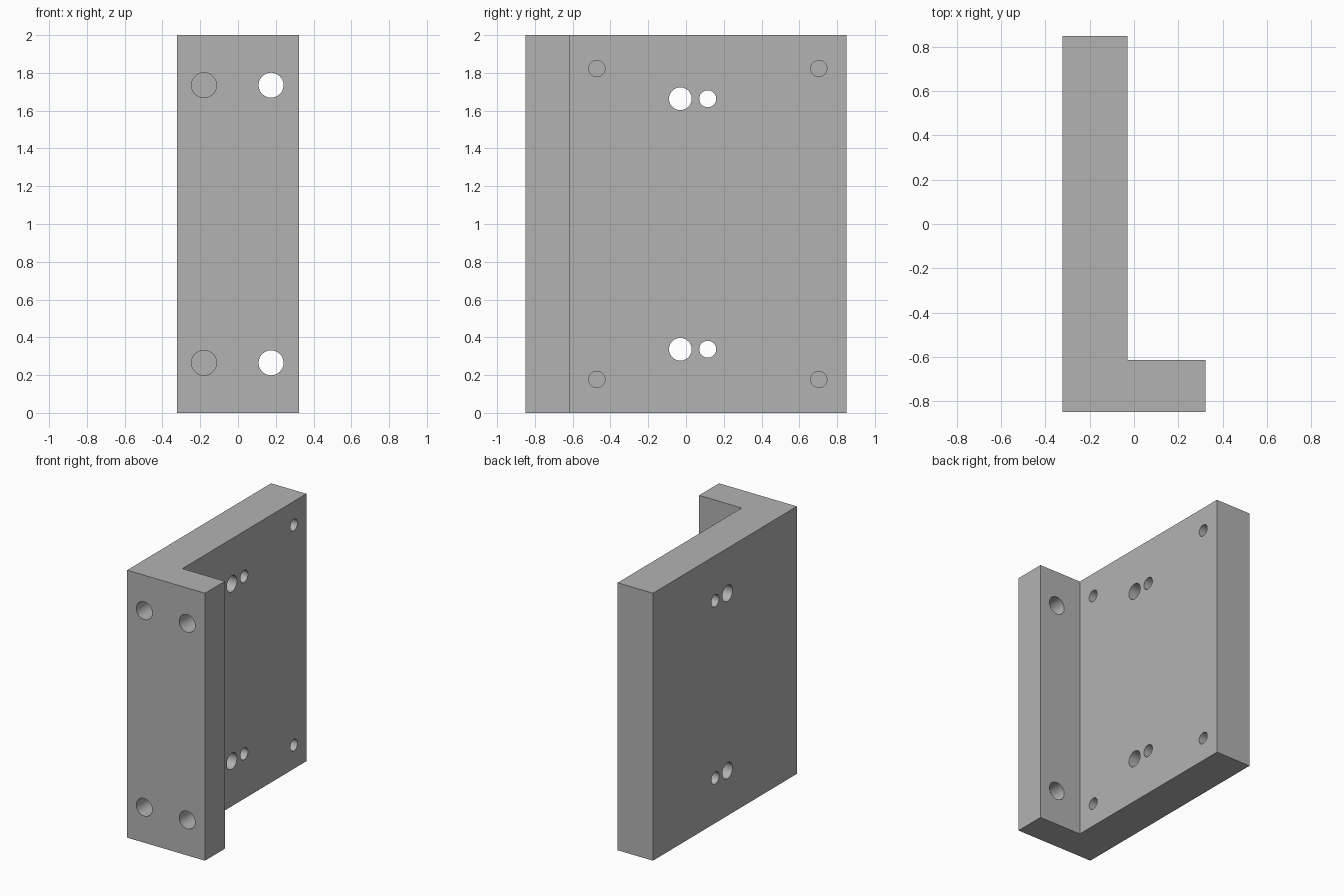
import bpy
import bmesh
import math
from mathutils import Matrix, Vector

default = bpy.data.objects.get("Cube")
if default:
    bpy.data.objects.remove(default, do_unlink=True)

HEIGHT = 2.0
MID = HEIGHT / 2
X_OUT, X_IN = 0.322, -0.03      # bracket half width, inner face of the wall
Y_OUT, Y_IN = 0.85, -0.615      # bracket half depth, inner face of the flange
OVER = 0.05                     # cutter overshoot beyond a face

grey = bpy.data.materials.new("machined_grey")
grey.use_nodes = True
colour = (0.45, 0.45, 0.45, 1)
grey.diffuse_color = colour
grey.node_tree.nodes["Principled BSDF"].inputs["Base Color"].default_value = colour


def make_object(name, bm):
    bmesh.ops.recalc_face_normals(bm, faces=bm.faces)
    mesh = bpy.data.meshes.new(name)
    bm.to_mesh(mesh)
    bm.free()
    mesh.materials.append(grey)
    obj = bpy.data.objects.new(name, mesh)
    bpy.context.collection.objects.link(obj)
    return obj


def add_drill_pair(bm, start, end, radius, rise):
    """Two cylinders from start to end, placed evenly above and below mid height."""
    for z in (MID - rise, MID + rise):
        a, b = Vector((*start, z)), Vector((*end, z))
        turn = (b - a).to_track_quat('Z', 'Y').to_matrix().to_4x4()
        bmesh.ops.create_cone(bm, cap_ends=True, segments=48, radius1=radius,
                              radius2=radius, depth=(b - a).length,
                              matrix=Matrix.Translation((a + b) / 2) @ turn)


# L-shaped bracket body, extruded upward
bm = bmesh.new()
profile = [(-X_OUT, -Y_OUT), (X_OUT, -Y_OUT), (X_OUT, Y_IN),
           (X_IN, Y_IN), (X_IN, Y_OUT), (-X_OUT, Y_OUT)]
base = bm.faces.new([bm.verts.new((x, y, 0)) for x, y in profile])
top = bmesh.ops.extrude_face_region(bm, geom=[base])["geom"]
bmesh.ops.translate(bm, vec=(0, 0, HEIGHT),
                    verts=[v for v in top if isinstance(v, bmesh.types.BMVert)])
bracket = make_object("angle_bracket", bm)

# Drill cutters
bm = bmesh.new()
front = -Y_OUT - OVER
add_drill_pair(bm, (0.175, front), (0.175, Y_IN + OVER), 0.066, 0.735)   # flange, through
add_drill_pair(bm, (-0.18, front), (-0.18, -0.53), 0.066, 0.735)         # front, blind
for y, radius in ((-0.03, 0.06), (0.115, 0.045)):                        # wall, through
    add_drill_pair(bm, (X_IN + OVER, y), (-X_OUT - OVER, y), radius, 0.663)
for y in (-0.472, 0.703):                                                # wall, blind
    add_drill_pair(bm, (X_IN + OVER, y), (-0.23, y), 0.043, 0.823)
drills = make_object("drill_cutters", bm)
drills.hide_render = True

# Cut the holes, then drop the cutters
cut = bracket.modifiers.new("holes", 'BOOLEAN')
cut.operation = 'DIFFERENCE'
cut.solver = 'EXACT'
cut.object = drills
bpy.ops.object.select_all(action='DESELECT')
bpy.context.view_layer.objects.active = bracket
bracket.select_set(True)
bpy.ops.object.modifier_apply(modifier=cut.name)
bpy.data.objects.remove(drills, do_unlink=True)
bpy.ops.object.shade_smooth_by_angle(angle=math.radians(30))
